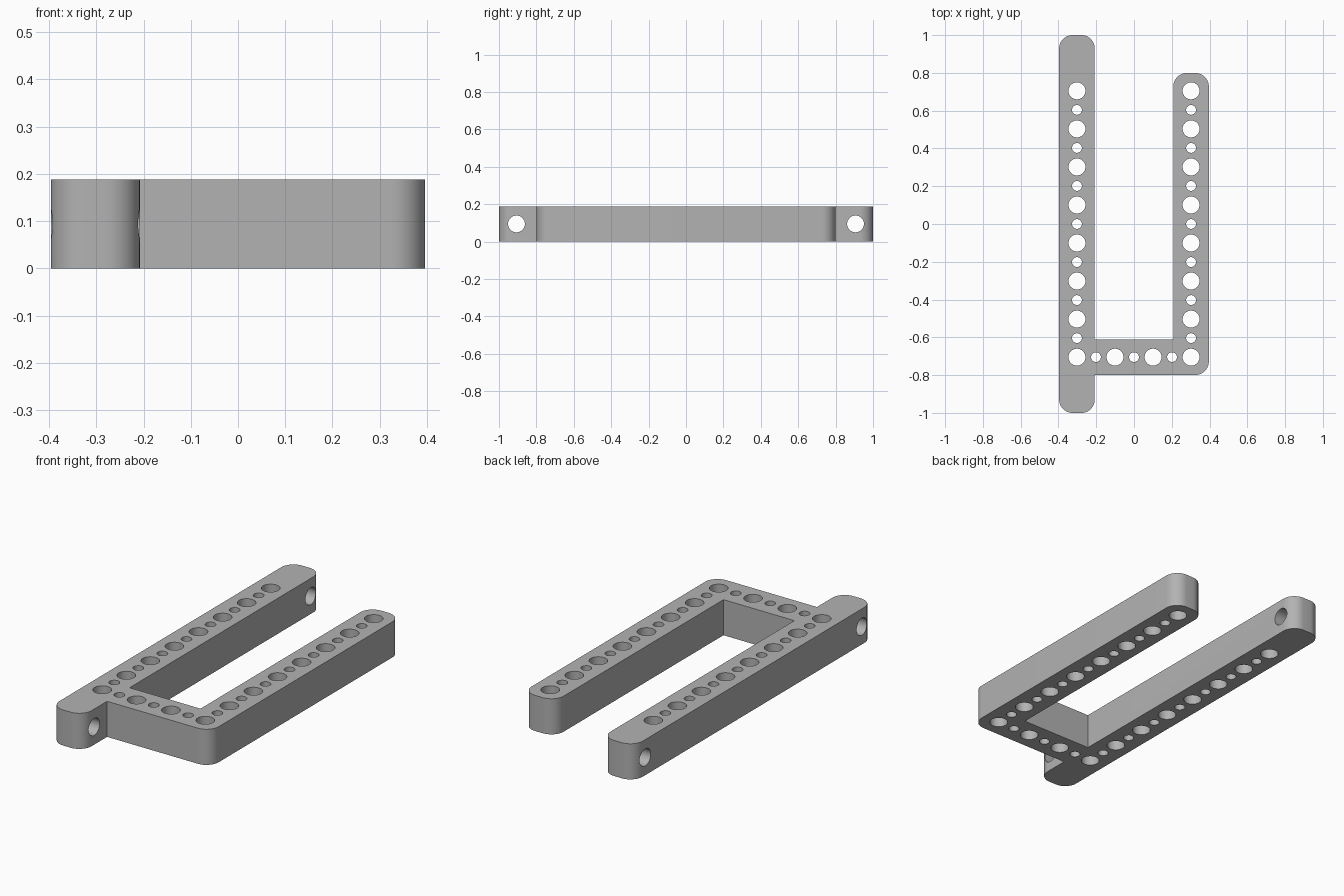
import bpy, bmesh, math
from mathutils import Matrix, Vector

cube = bpy.data.objects.get("Cube")
if cube:
    bpy.data.objects.remove(cube, do_unlink=True)

PITCH = 0.2014            # spacing of the large holes
HALF = 0.0943             # half the bar width
HEIGHT = 2 * HALF
CORNER = 0.072            # corner radius
BIG, SMALL = 0.045, 0.026
BAR_X = 1.5 * PITCH
SHORT = 3.5 * PITCH       # last hole row
LONG = 4.5 * PITCH        # side hole in the long bar

grey = bpy.data.materials.new("plain grey")
grey.use_nodes = True
colour = (0.45, 0.45, 0.45, 1)
grey.diffuse_color = colour
grey.node_tree.nodes["Principled BSDF"].inputs["Base Color"].default_value = colour


def make_object(name, bm):
    mesh = bpy.data.meshes.new(name)
    bmesh.ops.recalc_face_normals(bm, faces=bm.faces)
    bm.to_mesh(mesh)
    bm.free()
    mesh.materials.append(grey)
    obj = bpy.data.objects.new(name, mesh)
    bpy.context.collection.objects.link(obj)
    return obj


# Frame outline: (x, y, rounded)
out, inn = BAR_X + HALF, BAR_X - HALF
outline = [
    (-out, -LONG - HALF, True), (-inn, -LONG - HALF, True),
    (-inn, -SHORT - HALF, False), (out, -SHORT - HALF, True),
    (out, SHORT + HALF, True), (inn, SHORT + HALF, True),
    (inn, -SHORT + HALF, False), (-inn, -SHORT + HALF, False),
    (-inn, LONG + HALF, True), (-out, LONG + HALF, True),
]


def rounded(points, radius, steps=12):
    """Replace each marked corner with a quarter arc."""
    result = []
    for i, (x, y, is_round) in enumerate(points):
        corner = Vector((x, y, 0))
        if not is_round:
            result.append(corner)
            continue
        before = Vector((*points[i - 1][:2], 0))
        after = Vector((*points[(i + 1) % len(points)][:2], 0))
        a = (before - corner).normalized() * radius
        b = (after - corner).normalized() * radius
        for k in range(steps + 1):
            t = math.pi / 2 * k / steps
            result.append(corner + a * (1 - math.sin(t)) + b * (1 - math.cos(t)))
    return result


# Solid frame
bm = bmesh.new()
face = bm.faces.new([bm.verts.new(p) for p in rounded(outline, CORNER)])
extruded = bmesh.ops.extrude_face_region(bm, geom=[face])
top = [v for v in extruded["geom"] if isinstance(v, bmesh.types.BMVert)]
bmesh.ops.translate(bm, verts=top, vec=(0, 0, HEIGHT))
frame = make_object("hole_frame", bm)

# Hole cutters
cut = bmesh.new()


def hole(x, y, radius, turn=Matrix()):
    place = Matrix.Translation((x, y, HEIGHT / 2)) @ turn
    bmesh.ops.create_cone(cut, cap_ends=True, segments=32, radius1=radius,
                          radius2=radius, depth=HEIGHT * 1.5, matrix=place)


# Alternating large and small holes along both bars
for side in (-1, 1):
    for i in range(15):
        hole(side * BAR_X, -SHORT + i * PITCH / 2, SMALL if i % 2 else BIG)
    # Sideways holes at the ends of the long bar
    hole(-BAR_X, side * LONG, BIG, Matrix.Rotation(math.pi / 2, 4, "Y"))

# Holes along the cross bar
for i in range(1, 6):
    hole(-BAR_X + i * PITCH / 2, -SHORT, SMALL if i % 2 else BIG)

cutter = make_object("hole_cutter", cut)
cutter.hide_render = True

boolean = frame.modifiers.new("holes", "BOOLEAN")
boolean.operation = "DIFFERENCE"
boolean.solver = "EXACT"
boolean.object = cutter

# Apply the holes and smooth the round walls
bpy.ops.object.select_all(action="DESELECT")
frame.select_set(True)
bpy.context.view_layer.objects.active = frame
bpy.ops.object.modifier_apply(modifier=boolean.name)
bpy.data.objects.remove(cutter, do_unlink=True)
bpy.ops.object.shade_smooth_by_angle(angle=math.radians(30))
